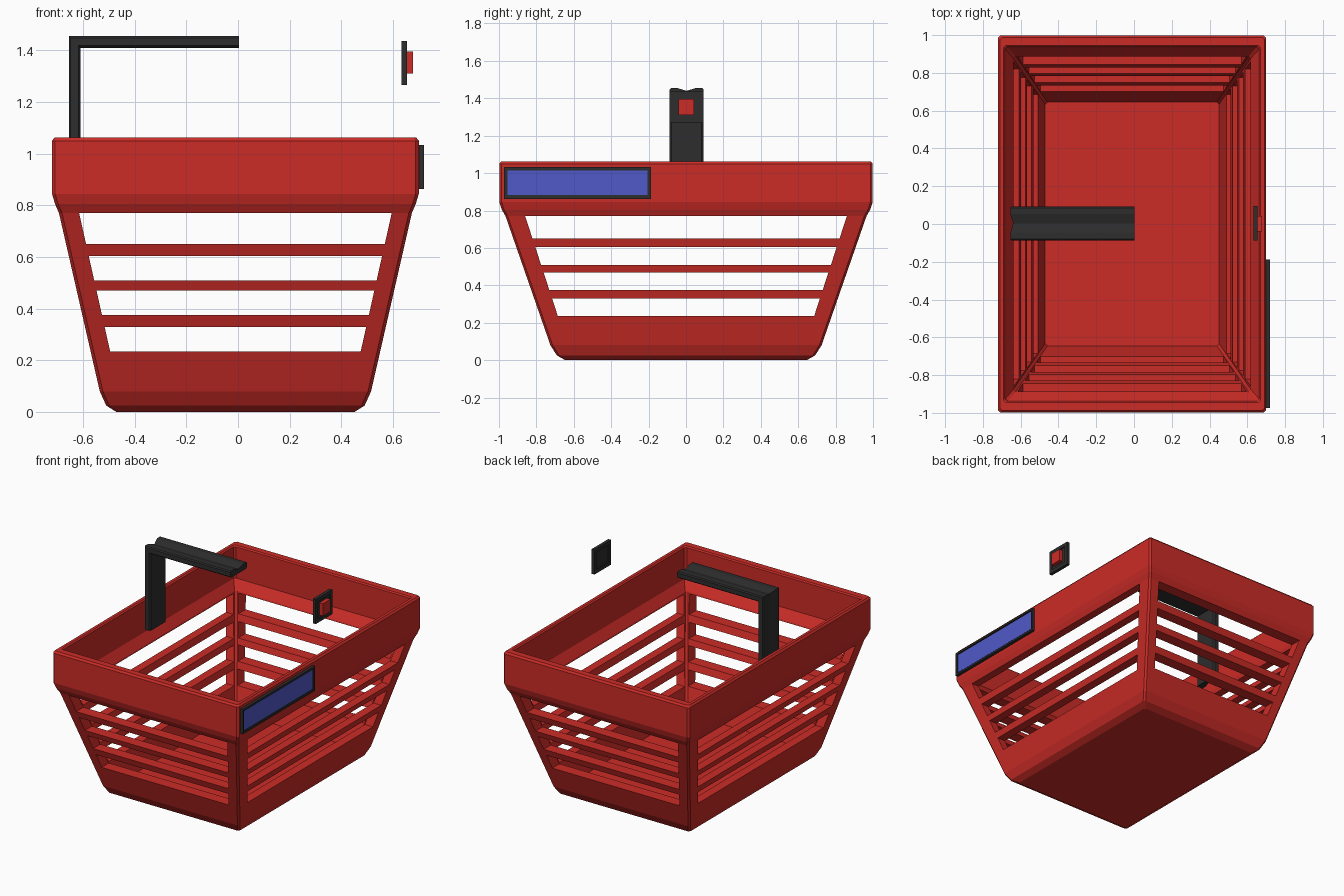
import bpy, bmesh

if "Cube" in bpy.data.objects:
    bpy.data.objects.remove(bpy.data.objects["Cube"])


def material(name, rgb):
    m = bpy.data.materials.new(name)
    m.diffuse_color = (*rgb, 1)
    m.use_nodes = True
    m.node_tree.nodes["Principled BSDF"].inputs["Base Color"].default_value = m.diffuse_color
    return m


RED = material("red_plastic", (0.6, 0.025, 0.02))
BLACK = material("black_plastic", (0.026, 0.026, 0.026))
BLUE = material("blue_card", (0.08, 0.10, 0.58))
CX = -0.01  # basket centre in x


def finish(name, bm, mat=None):
    bmesh.ops.recalc_face_normals(bm, faces=bm.faces[:])
    me = bpy.data.meshes.new(name)
    bm.to_mesh(me)
    bm.free()
    ob = bpy.data.objects.new(name, me)
    bpy.context.collection.objects.link(ob)
    if mat:
        me.materials.append(mat)
    return ob


def loft(bm, sections):
    """Join closed point loops in order and cap both ends."""
    rings = [[bm.verts.new(p) for p in s] for s in sections]
    n = len(rings[0])
    for a, b in zip(rings, rings[1:]):
        for i in range(n):
            j = (i + 1) % n
            bm.faces.new((a[i], a[j], b[j], b[i]))
    bm.faces.new(rings[0][::-1])
    bm.faces.new(rings[-1])


def ring(hx, hy, z, c=0.012):
    """Rectangle with chamfered corners."""
    pts = [(hx, hy - c), (hx - c, hy), (c - hx, hy), (-hx, hy - c),
           (-hx, c - hy), (c - hx, -hy), (hx - c, -hy), (hx, c - hy)]
    return [(CX + x, y, z) for x, y in pts]


def box(name, x, y, z, mat):
    bm = bmesh.new()
    loft(bm, [[(xx, y[0], z[0]), (xx, y[1], z[0]), (xx, y[1], z[1]), (xx, y[0], z[1])] for xx in x])
    return finish(name, bm, mat)


def inset_sides(ob, width, depth, signs):
    """Recess the middle of the faces pointing along x."""
    bm = bmesh.new()
    bm.from_mesh(ob.data)
    bm.normal_update()
    faces = [f for f in bm.faces if any(f.normal.x * s > 0.9 for s in signs)]
    bmesh.ops.inset_individual(bm, faces=faces, thickness=width)
    bmesh.ops.inset_individual(bm, faces=faces, thickness=0.0005, depth=-depth)
    bm.to_mesh(ob.data)
    bm.free()


# basket shell: up the outside, over the rim, down to the inner floor
outer = [(0.46, 0.645, 0), (0.50, 0.69, 0.025), (0.525, 0.725, 0.08),
         (0.683, 0.965, 0.77), (0.698, 0.985, 0.805), (0.71, 0.998, 0.845),
         (0.71, 0.998, 1.05), (0.70, 0.988, 1.063)]
inner = [(0.68, 0.945, 1.063), (0.672, 0.937, 1.055), (0.67, 0.935, 0.84),
         (0.63, 0.89, 0.78), (0.46, 0.645, 0.075)]
bm = bmesh.new()
loft(bm, [ring(*p) for p in outer + inner])
basket = finish("basket", bm, RED)

# slots through the walls, tapered like the sides
SLOTS = [(0.235, 0.33), (0.375, 0.47), (0.51, 0.605), (0.65, 0.77)]


def slot_cutter(name, low, high, along_y):
    bm = bmesh.new()
    for z0, z1 in SLOTS:
        w0, w1 = (low + (high - low) * (z - 0.235) / 0.535 for z in (z0, z1))
        prof = [(-w0, z0), (w0, z0), (w1, z1), (-w1, z1)]
        if along_y:
            loft(bm, [[(CX + a, d, z) for a, z in prof] for d in (-1.3, 1.3)])
        else:
            loft(bm, [[(d, a, z) for a, z in prof] for d in (-1.3, 1.3)])
    ob = finish(name, bm)
    ob.hide_render = True
    mod = basket.modifiers.new(name, 'BOOLEAN')
    mod.operation = 'DIFFERENCE'
    mod.solver = 'EXACT'
    mod.object = ob
    return ob


cutters = [slot_cutter("front_back_slots", 0.485, 0.605, True),
           slot_cutter("side_slots", 0.685, 0.86, False)]
deps = bpy.context.evaluated_depsgraph_get()
cut_mesh = bpy.data.meshes.new_from_object(basket.evaluated_get(deps))
basket.modifiers.clear()
basket.data = cut_mesh
for c in cutters:
    bpy.data.objects.remove(c)

# half handle: grooved strap swept up the leg and along the grip
strap = [(-0.09, 0.008), (-0.08, 0), (0.08, 0), (0.09, 0.008), (0.09, 0.038),
         (0.083, 0.045), (0.05, 0.045), (0, 0.03), (-0.05, 0.045),
         (-0.083, 0.045), (-0.09, 0.038)]
bm = bmesh.new()
loft(bm, [[(-0.61 - t, y + 0.003, 0.88) for y, t in strap],
          [(-0.61 - t, y + 0.003, 1.41 + t) for y, t in strap],
          [(0.003, y + 0.003, 1.41 + t) for y, t in strap]])
finish("handle", bm, BLACK)

# clip plate with its red button
clip = box("clip_plate", (0.633, 0.655), (-0.088, 0.094), (1.267, 1.437), BLACK)
inset_sides(clip, 0.035, 0.006, (1, -1))
box("clip_button", (0.645, 0.677), (-0.04, 0.042), (1.31, 1.395), RED)

# card holder on the right side of the rim
frame = box("card_frame", (0.695, 0.72), (-0.973, -0.187), (0.863, 1.033), BLACK)
inset_sides(frame, 0.018, 0.008, (1,))
box("card", (0.705, 0.714), (-0.954, -0.206), (0.882, 1.014), BLUE)
